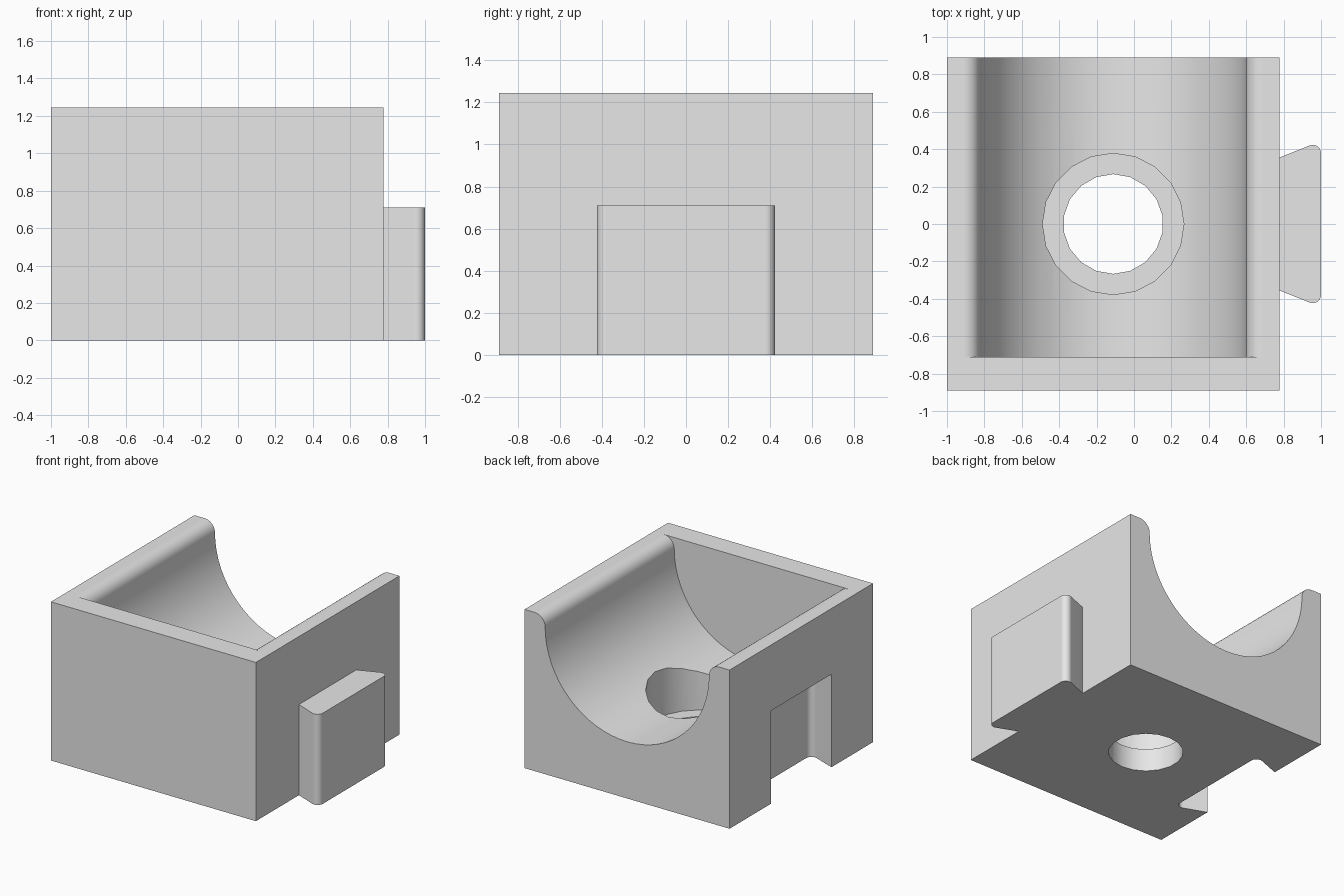
import bpy, bmesh, math
from mathutils import Vector

if "Cube" in bpy.data.objects:
    bpy.data.objects.remove(bpy.data.objects["Cube"], do_unlink=True)

UNIT = 2 / 22.5                       # one design step
LEFT, RIGHT, HALF_Y, TOP = -1.0, 17.5 * UNIT - 0.778, 10 * UNIT, 14 * UNIT
RIGHT = LEFT + 20 * UNIT
MID = (LEFT + RIGHT) / 2

grey = bpy.data.materials.new("light grey")
grey.use_nodes = True
grey.diffuse_color = (0.8, 0.8, 0.8, 1)
grey.node_tree.nodes["Principled BSDF"].inputs["Base Color"].default_value = (0.8, 0.8, 0.8, 1)


def prism(name, points, axis, low, high):
    """Extrude a 2D outline along y (points are x,z) or z (points are x,y)."""
    bm = bmesh.new()
    place = (lambda a, b: (a, low, b)) if axis == "y" else (lambda a, b: (a, b, low))
    face = bm.faces.new([bm.verts.new(place(a, b)) for a, b in points])
    moved = bmesh.ops.extrude_face_region(bm, geom=[face])["geom"]
    shift = Vector((0, high - low, 0) if axis == "y" else (0, 0, high - low))
    bmesh.ops.translate(bm, vec=shift, verts=[g for g in moved if isinstance(g, bmesh.types.BMVert)])
    bmesh.ops.recalc_face_normals(bm, faces=bm.faces)
    mesh = bpy.data.meshes.new(name)
    bm.to_mesh(mesh)
    bm.free()
    mesh.materials.append(grey)
    obj = bpy.data.objects.new(name, mesh)
    bpy.context.collection.objects.link(obj)
    return obj


def arc(cx, cy, radius, start, end, steps):
    angles = [math.radians(start + (end - start) * i / steps) for i in range(steps + 1)]
    return [(cx + radius * math.cos(t), cy + radius * math.sin(t)) for t in angles]


def circle(radius, sides):
    return arc(MID, 0, radius, 90, 450, sides)[:-1]


def dovetail(x, depth, neck, wide, radius):
    """Flared outline starting at x, growing towards +x, with rounded outer corners."""
    slope = math.degrees(math.atan2(wide - neck, depth))
    cx = x + depth - radius
    # Corner centre lies one radius inside both the end face and the flank
    t = math.radians(slope)
    cy = neck + (cx - x) * math.tan(t) - radius / math.cos(t)
    upper = arc(cx, cy, radius, 90 + slope, 0, 6)
    lower = [(a, -b) for a, b in reversed(upper)]
    return [(x, neck)] + upper + lower + [(x, -neck)]


def select(obj):
    bpy.ops.object.select_all(action="DESELECT")
    obj.select_set(True)
    bpy.context.view_layer.objects.active = obj


def cut(target, cutter):
    mod = target.modifiers.new("cut", "BOOLEAN")
    mod.operation, mod.solver, mod.object = "DIFFERENCE", "EXACT", cutter
    select(target)
    bpy.ops.object.modifier_apply(modifier=mod.name)
    bpy.data.objects.remove(cutter, do_unlink=True)


def finish(obj):
    select(obj)
    bpy.ops.object.shade_smooth_by_angle(angle=math.radians(30))
    obj.modifiers.new("even shading", "WEIGHTED_NORMAL").keep_sharp = True


# Block body
body = prism("cradle_body", [(LEFT, 0), (RIGHT, 0), (RIGHT, TOP), (LEFT, TOP)], "y", -HALF_Y, HALF_Y)

# Round trough with rolled lips, open at the back
lip_z = TOP - UNIT
right_lip = arc(MID + 9 * UNIT, lip_z, UNIT, 180, 90, 6)
left_lip = arc(MID - 9 * UNIT, lip_z, UNIT, 90, 0, 6)
bowl = arc(MID, lip_z, 8 * UNIT, 180, 360, 32)
above = TOP + 2 * UNIT
trough = ([(MID - 9 * UNIT, above)] + left_lip + bowl[1:-1] + right_lip
          + [(MID + 9 * UNIT, above)])
cut(body, prism("trough_cutter", trough, "y", -8 * UNIT, HALF_Y + UNIT))

# Stepped screw hole through the floor
cut(body, prism("counterbore_cutter", circle(4.25 * UNIT, 20), "z", 2 * UNIT, TOP))
cut(body, prism("hole_cutter", circle(3 * UNIT, 18), "z", -UNIT, 3 * UNIT))

# Dovetail socket on the right side, open at the bottom
socket = dovetail(LEFT, 2.65 * UNIT, 4.2 * UNIT, 5.2 * UNIT, 0.5 * UNIT)
flare = [(LEFT - UNIT, -4.2 * UNIT), (LEFT - UNIT, 4.2 * UNIT)]
cut(body, prism("socket_cutter", socket + flare, "z", -UNIT, 8.2 * UNIT))
finish(body)

# Matching dovetail tongue on the left side
tongue = prism("dovetail_tongue", dovetail(RIGHT, 2.5 * UNIT, 4 * UNIT, 5 * UNIT, 0.5 * UNIT),
               "z", 0, 8 * UNIT)
finish(tongue)
